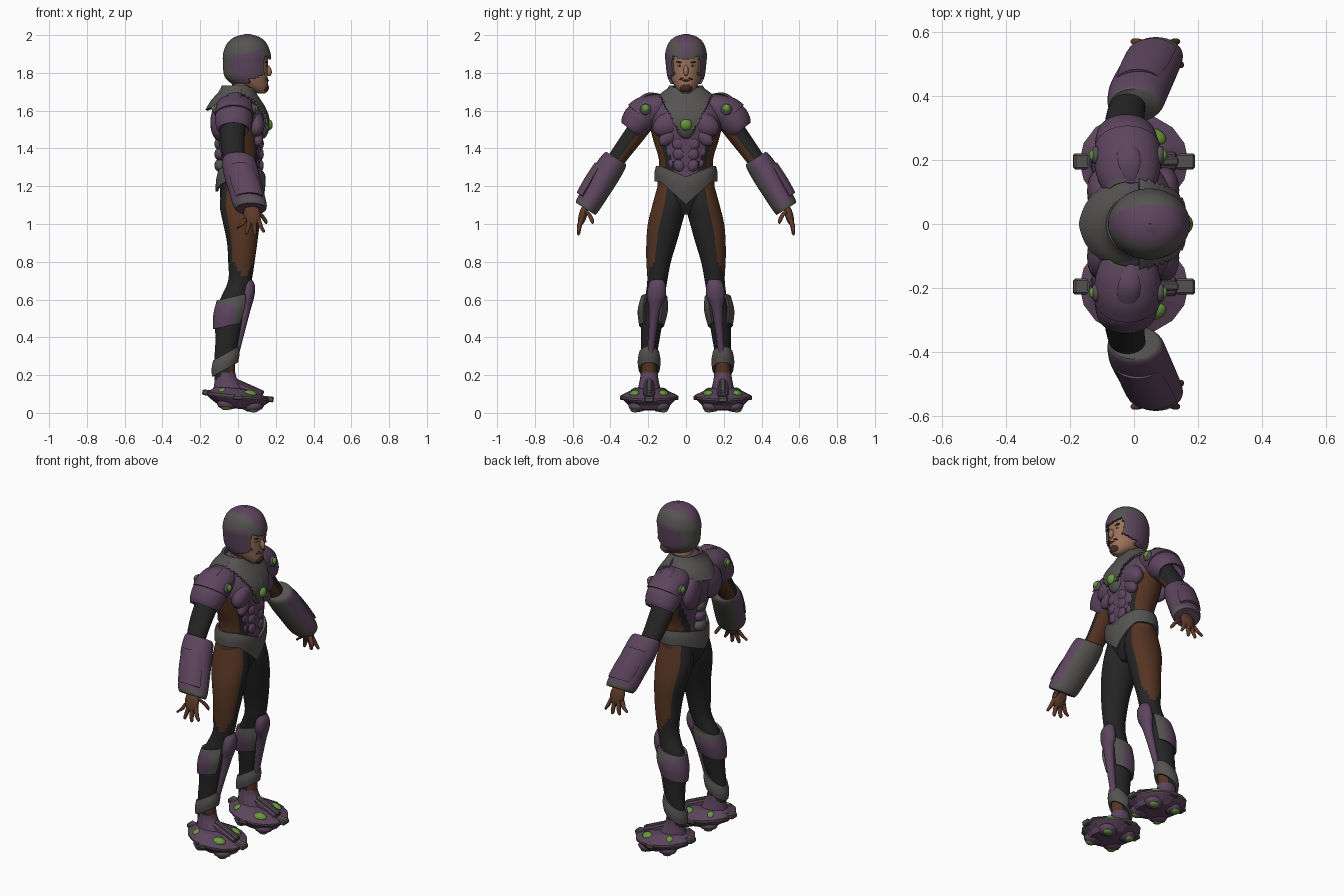
import bpy, bmesh, math
from mathutils import Vector, Matrix, Euler

cube = bpy.data.objects.get("Cube")
if cube:
    bpy.data.objects.remove(cube)

COLOURS = {
    "purple": (0.11, 0.059, 0.112), "grey": (0.092, 0.087, 0.082), "black": (0.018, 0.018, 0.018),
    "brown": (0.09, 0.034, 0.016), "skin": (0.32, 0.165, 0.1), "green": (0.13, 0.32, 0.045),
    "hand_brown": (0.11, 0.042, 0.023), "beard": (0.06, 0.022, 0.014), "eye_white": (0.4, 0.34, 0.3),
}
KEYS = list(COLOURS)
MATS = []
for key, rgb in COLOURS.items():
    m = bpy.data.materials.new(key)
    m.use_nodes = True
    m.diffuse_color = (*rgb, 1)
    m.node_tree.nodes["Principled BSDF"].inputs["Base Color"].default_value = (*rgb, 1)
    MATS.append(m)

HORIZONTAL = (Vector((1, 0, 0)), Vector((0, 1, 0)))


def arm_frame(dy, dz):
    """Cross-section axes for a limb running along (dy, dz); the second points up and outward."""
    return Vector((1, 0, 0)), Vector((0, -dz, dy)).normalized()


def finish(name, bm, mirror, smooth=True, thick=0):
    me = bpy.data.meshes.new(name)
    bm.to_mesh(me)
    bm.free()
    for m in MATS:
        me.materials.append(m)
    for p in me.polygons:
        p.use_smooth = smooth
    ob = bpy.data.objects.new(name, me)
    bpy.context.collection.objects.link(ob)
    if mirror:
        ob.modifiers.new("Mirror", 'MIRROR').use_axis = (False, True, False)
    if thick:
        s = ob.modifiers.new("Solidify", 'SOLIDIFY')
        s.thickness, s.offset = thick, 0
    if smooth:
        ob.modifiers.new("Edges", 'EDGE_SPLIT').split_angle = math.radians(50)


def smooth_rings(rings, steps):
    """Catmull-Rom through the ring values."""
    out = []
    for i in range(len(rings) - 1):
        p0, p1, p2, p3 = (rings[max(0, min(len(rings) - 1, i + k))] for k in (-1, 0, 1, 2))
        for s in range(steps):
            t = s / steps
            out.append([b + t / 2 * (c - a + t * (2 * a - 5 * b + 4 * c - d + t * (3 * (b - c) + d - a)))
                        for a, b, c, d in zip(p0, p1, p2, p3)])
    return out + [list(rings[-1])]


def loft(name, rings, colour, frame=HORIZONTAL, n=32, steps=4, arc=(0, 360),
         thick=0, warp=None, mirror=True, smooth=True):
    """Skin elliptical rings (x, y, z, r1, r2). colour: key, or rule(point, angle, t) giving a key or None."""
    u, v = frame
    closed = arc[1] - arc[0] == 360
    bm = bmesh.new()
    rows = []
    for r in smooth_rings(rings, steps):
        row = []
        for i in range(n if closed else n + 1):
            a = math.radians(arc[0] + (arc[1] - arc[0]) * i / n)
            p = Vector(r[:3]) + u * max(r[3], .002) * math.cos(a) + v * max(r[4], .002) * math.sin(a)
            row.append(bm.verts.new(warp(p) if warp else p))
        rows.append(row)
    for j in range(len(rows) - 1):
        for i in range(n):
            k = (i + 1) % len(rows[0])
            f = bm.faces.new((rows[j][i], rows[j][k], rows[j + 1][k], rows[j + 1][i]))
            ang = (arc[0] + (arc[1] - arc[0]) * (i + .5) / n) % 360
            key = colour if isinstance(colour, str) else colour(f.calc_center_median(), ang, (j + .5) / (len(rows) - 1))
            f.material_index = KEYS.index(key) if key else 99
    if closed and not thick:
        for row, near in ((rows[0], 0), (rows[-1], -1)):
            f = bm.faces.new(row)
            f.material_index = row[0].link_faces[near].material_index
    bmesh.ops.delete(bm, geom=[f for f in bm.faces if f.material_index == 99], context='FACES')
    bmesh.ops.recalc_face_normals(bm, faces=bm.faces[:])
    finish(name, bm, mirror, smooth, thick)


def blob(name, loc, radii, key, mirror=True, rot=(0, 0, 0), seg=20):
    bm = bmesh.new()
    mat = Matrix.LocRotScale(Vector(loc), Euler([math.radians(d) for d in rot]), Vector(radii))
    bmesh.ops.create_uvsphere(bm, u_segments=seg, v_segments=seg // 2, radius=1, matrix=mat)
    for f in bm.faces:
        f.material_index = KEYS.index(key)
    finish(name, bm, mirror)


def block(name, loc, size, key, rot=(0, 0, 0)):
    bm = bmesh.new()
    mat = Matrix.LocRotScale(Vector(loc), Euler([math.radians(d) for d in rot]), Vector(size))
    bmesh.ops.create_cube(bm, size=1, matrix=mat)
    bmesh.ops.bevel(bm, geom=bm.edges[:], offset=min(size) * .2, segments=1, affect='EDGES')
    for f in bm.faces:
        f.material_index = KEYS.index(key)
    finish(name, bm, True, False)


# Torso suit: purple breast and back, brown flanks
def torso_colour(p, a, t):
    y = abs(p.y)
    if y < .065 + max(0, p.z - 1.32) * .5 and p.z > 1.22 or p.z > 1.56:
        return "purple"
    return "brown" if abs(p.x - .02) < .07 and p.z > 1.15 else "black"


loft("torso", [(.015, 0, 1.05, .06, .06), (.01, 0, 1.12, .1, .13), (.015, 0, 1.2, .11, .152),
               (.02, 0, 1.28, .105, .143), (.02, 0, 1.35, .108, .145), (.01, 0, 1.45, .122, .175),
               (.005, 0, 1.55, .138, .195), (-.005, 0, 1.62, .125, .18), (-.005, 0, 1.68, .09, .13),
               (.01, 0, 1.72, .06, .07)], torso_colour, n=56, steps=5, mirror=False)
blob("breast_plate", (.088, .088, 1.53), (.052, .095, .065), "purple", rot=(-25, 0, -10))
blob("lower_breast_plate", (.092, .08, 1.47), (.036, .08, .042), "purple", rot=(-38, 0, -20))
blob("shoulder_blade_plate", (-.1, .085, 1.54), (.045, .085, .1), "purple", rot=(15, 0, 10))
for i, z in enumerate((1.425, 1.37, 1.31)):
    blob(f"abdomen_plate_{i}", (.112, .034, z), (.024, .04 - i * .004, .036), "purple", rot=(-25, 0, -12))
    blob(f"side_abdomen_plate_{i}", (.088, .082 - i * .01, z + .012), (.02, .034, .036), "purple", rot=(-35, 0, -30))
    blob(f"spine_plate_{i}", (-.095, 0, z), (.03, .045, .035), "purple" if i % 2 else "grey", False)


# Grey yoke narrowing from the collar to the breast gem
loft("yoke", [(.012, 0, 1.5, .146, .205), (.01, 0, 1.56, .148, .205), (.002, 0, 1.62, .135, .19),
              (-.002, 0, 1.68, .1, .14), (.005, 0, 1.72, .075, .085)],
     lambda p, a, t: "grey" if abs(p.y) < .045 + (p.z - 1.5) * .5 else None,
     n=48, steps=5, arc=(-80, 80), thick=.012, mirror=False)
blob("breast_boss", (.128, 0, 1.535), (.04, .056, .085), "grey", False)
blob("breast_gem", (.156, 0, 1.525), (.028, .032, .032), "green", False)


# Belt dipping to a point at front and back
def belt_warp(p):
    low = 1 - (p.z - 1.225) / .08
    k = max(0, 1 - abs(p.y) / .13) * (1 if p.x > 0 else .45)
    return Vector((p.x - .02 * k * low, p.y, p.z - k * (.055 + .065 * low)))


loft("belt", [(.018, 0, 1.225, .122, .16), (.02, 0, 1.27, .125, .16), (.02, 0, 1.305, .118, .152)],
     "grey", n=48, thick=.014, warp=belt_warp, mirror=False)


# Collar with a pointed rear flap
def collar_warp(p):
    back = max(0, 1 - abs(p.y) / .13) * max(0, 1.71 - p.z) / .1 if p.x < -.04 else 0
    return Vector((p.x - .02 * back, p.y, p.z - .02 * back))


loft("collar", [(-.02, 0, 1.62, .128, .14), (-.015, 0, 1.66, .112, .13), (-.005, 0, 1.7, .088, .1),
                (0, 0, 1.73, .08, .083)], "grey", arc=(50, 310), thick=.014, warp=collar_warp, mirror=False)
loft("neck", [(.01, 0, 1.65, .06, .065), (.02, 0, 1.7, .058, .06), (.035, 0, 1.78, .06, .06)],
     lambda p, a, t: "black" if p.z < 1.685 else "skin", mirror=False)

# Head, helmet and face
HEAD = [(.125, 0, 1.692, .02, .02), (.105, 0, 1.71, .05, .042), (.07, 0, 1.74, .088, .066),
        (.05, 0, 1.78, .107, .083), (.047, 0, 1.85, .112, .092), (.047, 0, 1.9, .11, .094),
        (.047, 0, 1.95, .09, .078), (.048, 0, 1.98, .055, .048), (.05, 0, 1.994, .008, .008)]
loft("head", HEAD, "skin", mirror=False)


def helmet_colour(p, a, t):
    y = abs(p.y)
    cheek = .06 + .055 * min(1, abs(p.z - 1.8) / .06) if p.z < 1.8 else .07
    if p.x > .06 and p.z < 1.868 + .3 * y and y < cheek:
        return None
    if p.z < 1.735 or p.x > .11 and p.z < 1.755:
        return None
    if y < .056 * math.sqrt(max(0, 1 - ((p.x - .053) / .121) ** 2)) and p.z > 1.87:
        return "purple"
    wing = -.035 + abs(p.z - 1.84) * .35 < p.x < .125
    return "purple" if wing and y > .06 and 1.75 < p.z < 1.9 + .25 * (p.x - .03) else "grey"


loft("helmet", [(x, y, z + .004, a + .009, b + .01) for x, y, z, a, b in HEAD[2:]] + [(.05, 0, 2, .002, .002)],
     helmet_colour, n=72, steps=7, thick=.012, mirror=False)
blob("nose", (.16, 0, 1.812), (.018, .014, .03), "skin", False, (0, -15, 0))
blob("eye", (.144, .033, 1.838), (.009, .011, .004), "eye_white")
blob("pupil", (.151, .033, 1.838), (.004, .005, .004), "beard")
blob("eyebrow", (.148, .034, 1.856), (.01, .02, .004), "beard", rot=(10, 0, -15))
blob("moustache", (.148, .02, 1.772), (.01, .02, .005), "beard", rot=(-30, 0, -15))
blob("goatee", (.132, 0, 1.722), (.032, .036, .03), "beard", False)
blob("mouth", (.15, 0, 1.76), (.014, .02, .006), "hand_brown", False)


# Legs
def leg_colour(p, a, t):
    if p.z > .72 and abs(a - 75) < min(58, (p.z - .7) * 500):
        return "brown"
    return "brown" if p.z < .28 and (a < 65 or a > 295) else "black"


loft("leg", [(.01, .075, 1.22, .09, .07), (.012, .088, 1.1, .108, .09), (.018, .112, 1.0, .096, .09),
             (.022, .13, .9, .08, .08), (.018, .145, .8, .07, .065), (.01, .152, .7, .062, .053),
             (-.025, .166, .6, .07, .052), (-.05, .18, .5, .075, .058), (-.056, .188, .4, .063, .05),
             (-.068, .195, .3, .056, .042), (-.07, .195, .2, .055, .044), (-.06, .195, .13, .06, .05)],
     leg_colour, n=40)
loft("shin_guard", [(.045, .15, .725, .012, .02), (.055, .153, .68, .033, .044), (.052, .157, .62, .035, .05),
                    (.04, .165, .55, .028, .03), (.012, .177, .43, .024, .021), (-.015, .188, .3, .018, .016)],
     "purple", n=16)
loft("calf_guard", [(-.05, .182, .465, .076, .059), (-.036, .176, .54, .088, .073), (-.026, .168, .61, .08, .063)],
     lambda p, a, t: "grey" if p.z > .575 or a < 75 or a > 285 else "purple", arc=(40, 320), thick=.014,
     warp=lambda p: Vector((p.x, p.y, p.z + .25 * (p.x + .04))))
loft("ankle_cuff", [(-.068, .195, .23, .063, .05), (-.066, .195, .27, .068, .055), (-.064, .195, .31, .062, .048)],
     "grey", thick=.012, warp=lambda p: Vector((p.x, p.y, p.z + .6 * (p.x + .07))))


# Hover boots: tilted disc, ankle cone, sloping instep and underside thrusters
def tilt(p):
    return Vector((p.x, p.y, p.z - .11 * p.x))


loft("hover_disc", [(.02, .195, .022, .06, .06), (.01, .195, .032, .115, .1), (0, .195, .055, .14, .125),
                    (0, .195, .075, .165, .145), (0, .195, .082, .17, .15), (0, .195, .092, .17, .15),
                    (-.005, .195, .102, .145, .127), (-.02, .195, .125, .1, .08), (-.03, .195, .132, .05, .04)],
     lambda p, a, t: "grey" if .5 < t < .63 else "purple", n=16, steps=1, warp=tilt, smooth=False)
loft("boot_ankle", [(-.045, .195, .1, .09, .068), (-.055, .195, .145, .072, .056), (-.065, .195, .185, .058, .048),
                    (-.066, .195, .215, .052, .045)], "purple", n=16, smooth=False)
block("boot_instep", (.05, .195, .122), (.17, .06, .045), "purple", (0, 24, 0))
block("boot_strap", (.05, .195, .134), (.18, .028, .04), "grey", (0, 24, 0))
block("boot_keel", (0, .195, .09), (.38, .05, .03), "grey", (0, 6, 0))
block("boot_crossbar", (0, .195, .08), (.05, .31, .024), "grey")
for sx in (-1, 1):
    for sy in (-1, 1):
        at = Vector((.01 + .065 * sx, .195 + .06 * sy, .042 - .006 * sx))
        blob("thruster", at, (.056, .05, .032), "purple", seg=12)
        blob("thruster_light", at + Vector((.008 * sx, .014 * sy, -.02)), (.028, .026, .014), "green", seg=12)
        blob("boot_light", (.065 if sx > 0 else -.082, .195 + .078 * sy, .108 - .006 * sx),
             (.03 + .008 * sx, .026, .018), "green", rot=(-28 * sy, 6, -20 * sx * sy), seg=12)

# Arms and shoulder armour
UPPER = arm_frame(.62, -.78)
FORE = arm_frame(.53, -.85)
loft("arm", [(-.02, .15, 1.62, .07, .055), (-.025, .215, 1.55, .068, .058), (-.03, .29, 1.45, .065, .053),
             (-.02, .37, 1.34, .056, .047), (.015, .43, 1.24, .05, .045), (.065, .52, 1.08, .032, .028)],
     lambda p, a, t: "brown" if 195 < a < 350 else "black", UPPER)
loft("upper_shoulder_pad", [(-.015, .1, 1.655, .06, .04), (-.018, .14, 1.635, .085, .068),
                            (-.02, .19, 1.605, .097, .086), (-.02, .235, 1.572, .096, .086)],
     lambda p, a, t: "grey" if t < .12 else "purple", UPPER, arc=(-40, 220), thick=.014)
loft("lower_shoulder_pad", [(-.02, .19, 1.6, .088, .078), (-.022, .24, 1.56, .093, .083),
                            (-.024, .275, 1.52, .086, .072), (-.025, .29, 1.5, .076, .058)],
     "purple", UPPER, arc=(-60, 240), thick=.014)
loft("shoulder_ridge", [(-.01, .13, 1.685, .012, .006), (-.015, .19, 1.688, .035, .012), (-.02, .25, 1.655, .03, .012),
                        (-.02, .3, 1.615, .01, .006)], "purple", UPPER, n=12)
for side, x in (("front", .082), ("rear", -.118)):
    blob(f"{side}_shoulder_mount", (x, .214, 1.607), (.016, .03, .03), "grey")
    blob(f"{side}_shoulder_gem", (x + math.copysign(.009, x), .214, 1.612), (.013, .019, .019), "green")

# Gauntlets
loft("gauntlet", [(0, .37, 1.35, .076, .06), (.005, .38, 1.333, .088, .07), (.017, .42, 1.27, .094, .075),
                  (.042, .472, 1.18, .092, .07), (.062, .518, 1.105, .09, .067), (.069, .532, 1.08, .08, .06)],
     lambda p, a, t: "grey" if t < .1 or t > .82 or 215 < a < 325 else "purple", FORE)
loft("gauntlet_plate", [(.012, .425, 1.29, .074, .062), (.037, .467, 1.2, .086, .076), (.06, .512, 1.125, .084, .073)],
     "purple", FORE, arc=(35, 145), thick=.012)
blob("gauntlet_gem", (.018, .515, 1.23), (.011, .011, .011), "green")

# Hands
blob("palm", (.075, .545, 1.05), (.045, .022, .062), "hand_brown", rot=(15, -8, 0))
for i, (x0, x1, z1) in enumerate(((.04, -.002, .972), (.062, .045, .945), (.085, .09, .94), (.106, .135, .955))):
    loft(f"finger_{i}", [(x0, .552, 1.03, .013, .013), ((x0 + x1) / 2, .565, (1.02 + z1) / 2, .012, .012),
                         (x1, .569, z1 + .008, .009, .009), (x1, .569, z1, .003, .003)], "hand_brown", n=10)
loft("thumb", [(.09, .535, 1.075, .014, .014), (.125, .51, 1.045, .013, .013),
               (.145, .497, 1.015, .011, .011), (.15, .495, 1.0, .003, .003)], "hand_brown", n=10)
